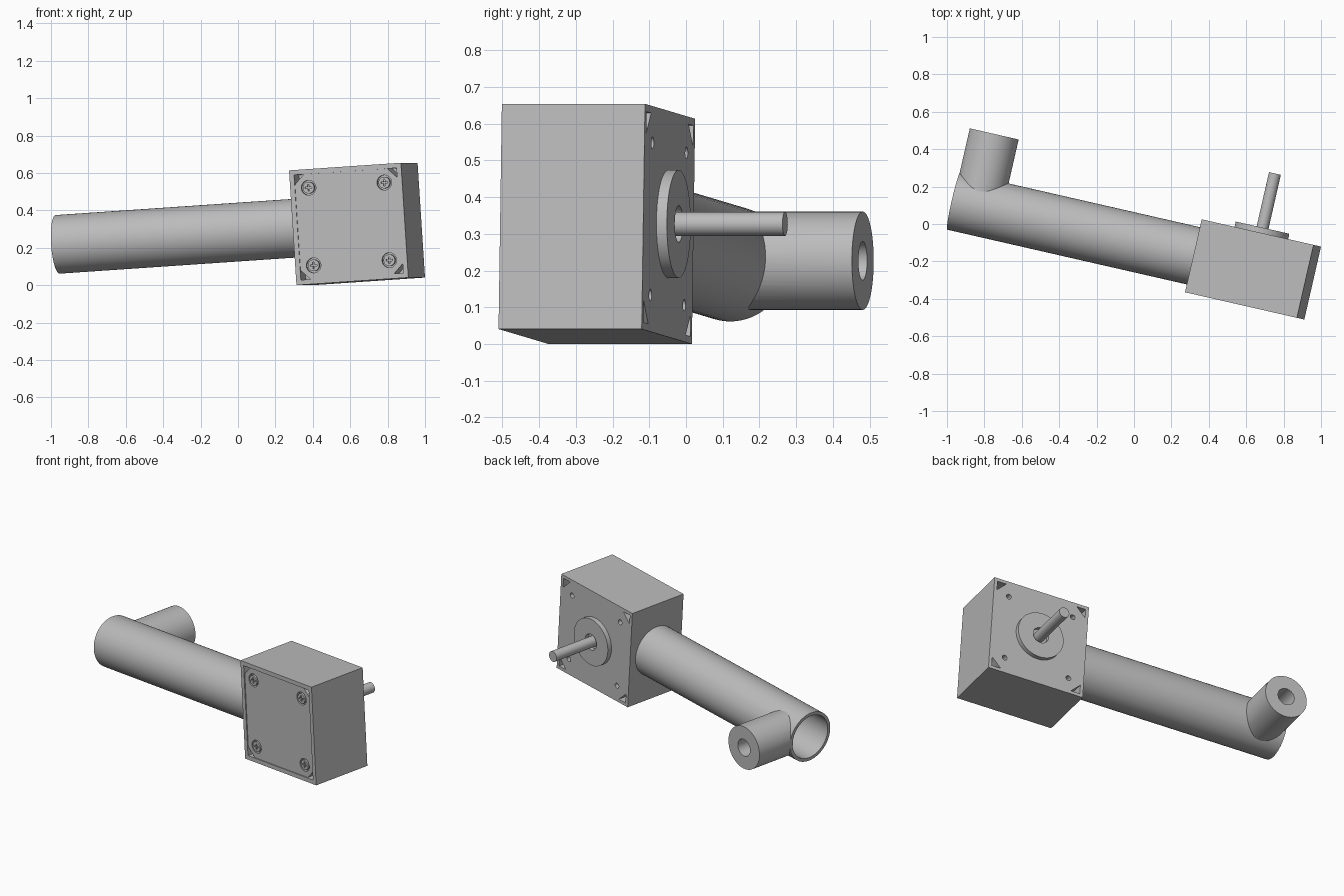
import bpy, bmesh
from math import radians
from mathutils import Matrix, Vector

cube = bpy.data.objects.get("Cube")
if cube:
    bpy.data.objects.remove(cube, do_unlink=True)

# Whole assembly is tilted: local x = along tube, y = along shaft, z = up
FRAME = (Matrix.Translation((0.3125, -0.374, 0.0))
         @ Matrix.Rotation(radians(-12.87), 4, 'Z')
         @ Matrix.Rotation(radians(-3.8), 4, 'Y'))
SIZE, DEPTH = 0.615, 0.40
MID = SIZE / 2
HOLE = 0.208            # screw offset from the middle
CORNERS = [(sx, sz) for sx in (-1, 1) for sz in (-1, 1)]

grey = bpy.data.materials.new("light_grey")
grey.use_nodes = True
grey.diffuse_color = (0.5, 0.5, 0.5, 1)
grey.node_tree.nodes["Principled BSDF"].inputs["Base Color"].default_value = (0.5, 0.5, 0.5, 1)


def make(name, bm):
    bmesh.ops.recalc_face_normals(bm, faces=bm.faces)
    mesh = bpy.data.meshes.new(name)
    bm.to_mesh(mesh)
    bm.free()
    mesh.materials.append(grey)
    obj = bpy.data.objects.new(name, mesh)
    bpy.context.collection.objects.link(obj)
    obj.matrix_world = FRAME
    return obj


def box(name, low, high):
    low, high = Vector(low), Vector(high)
    bm = bmesh.new()
    scale = Matrix.Diagonal(high - low).to_4x4()
    bmesh.ops.create_cube(bm, size=1, matrix=Matrix.Translation((low + high) / 2) @ scale)
    return make(name, bm)


def rod(name, start, end, radius, sides=48):
    start, end = Vector(start), Vector(end)
    axis = end - start
    turn = axis.to_track_quat('Z', 'Y').to_matrix().to_4x4()
    bm = bmesh.new()
    bmesh.ops.create_cone(bm, cap_ends=True, segments=sides, radius1=radius,
                          radius2=radius, depth=axis.length,
                          matrix=Matrix.Translation((start + end) / 2) @ turn)
    return make(name, bm)


def corner_prism(sx, sz, inset, leg, y0, y1):
    # right-angled triangle tucked into one corner of the square face
    x, z = MID + sx * (MID - inset), MID + sz * (MID - inset)
    pts = [(x, z), (x - sx * leg, z), (x, z - sz * leg)]
    bm = bmesh.new()
    front, back = [[bm.verts.new((px, y, pz)) for px, pz in pts] for y in (y0, y1)]
    bm.faces.new(front)
    bm.faces.new(back)
    for i in range(3):
        j = (i + 1) % 3
        bm.faces.new((front[i], front[j], back[j], back[i]))
    return make("corner_cutter", bm)


def combine(obj, others, operation='DIFFERENCE'):
    for other in others:
        mod = obj.modifiers.new("bool", 'BOOLEAN')
        mod.operation, mod.solver, mod.object = operation, 'EXACT', other
        other.hide_render = True
    bpy.context.view_layer.update()
    graph = bpy.context.evaluated_depsgraph_get()
    mesh = bpy.data.meshes.new_from_object(obj.evaluated_get(graph))
    obj.modifiers.clear()
    obj.data = mesh
    for other in others:
        bpy.data.objects.remove(other, do_unlink=True)


def smooth(obj):
    obj.data.shade_smooth()
    obj.data.set_sharp_from_angle(angle=radians(30))


# Motor housing: recessed front panel, corner pockets, screw and mounting holes
housing = box("motor_housing", (0, 0, 0), (SIZE, DEPTH, SIZE))
rim = 0.026
combine(housing, [box("panel_cutter", (rim, -0.05, rim), (SIZE - rim, 0.006, SIZE - rim))])
cutters = []
for sx, sz in CORNERS:
    x, z = MID + sx * HOLE, MID + sz * HOLE
    cutters += [
        corner_prism(sx, sz, rim, 0.052, -0.05, 0.12),
        corner_prism(sx, sz, 0.02, 0.058, DEPTH - 0.12, DEPTH + 0.05),
        rod("bore_cutter", (x, -0.05, z), (x, 0.024, z), 0.04, 32),
        rod("hole_cutter", (x, DEPTH - 0.08, z), (x, DEPTH + 0.05, z), 0.016, 24),
    ]
combine(housing, cutters)
smooth(housing)

# Cross-head screws on the front panel
for i, (sx, sz) in enumerate(CORNERS):
    x, z = MID + sx * HOLE, MID + sz * HOLE
    screw = rod(f"screw_{i + 1}", (x, 0.004, z), (x, 0.03, z), 0.031, 32)
    a, b = 0.018, 0.004
    combine(screw, [box("slot_cutter", (x - a, -0.02, z - b), (x + a, 0.014, z + b)),
                    box("slot_cutter", (x - b, -0.02, z - a), (x + b, 0.014, z + a))])
    smooth(screw)

# Round pilot boss with a recess, and the output shaft
boss = rod("pilot_boss", (MID, DEPTH - 0.01, MID), (MID, DEPTH + 0.029, MID), 0.147, 64)
combine(boss, [rod("recess_cutter", (MID, DEPTH + 0.002, MID), (MID, DEPTH + 0.1, MID), 0.05)])
smooth(boss)
smooth(rod("output_shaft", (MID, DEPTH - 0.02, MID), (MID, 0.726, MID), 0.0325, 32))

# Hollow arm tube with a bored side branch near its open end
MIDY, END, BRANCH = DEPTH / 2, -1.338, -1.206
tube = rod("arm_tube", (END, MIDY, MID), (0.01, MIDY, MID), 0.157, 64)
combine(tube, [rod("branch", (BRANCH, MIDY, MID), (BRANCH, 0.598, MID), 0.134, 64)], 'UNION')
combine(tube, [rod("tube_bore", (END - 0.1, MIDY, MID), (-0.005, MIDY, MID), 0.137, 64),
               rod("branch_bore", (BRANCH, MIDY, MID), (BRANCH, 0.7, MID), 0.053, 32)])
smooth(tube)
